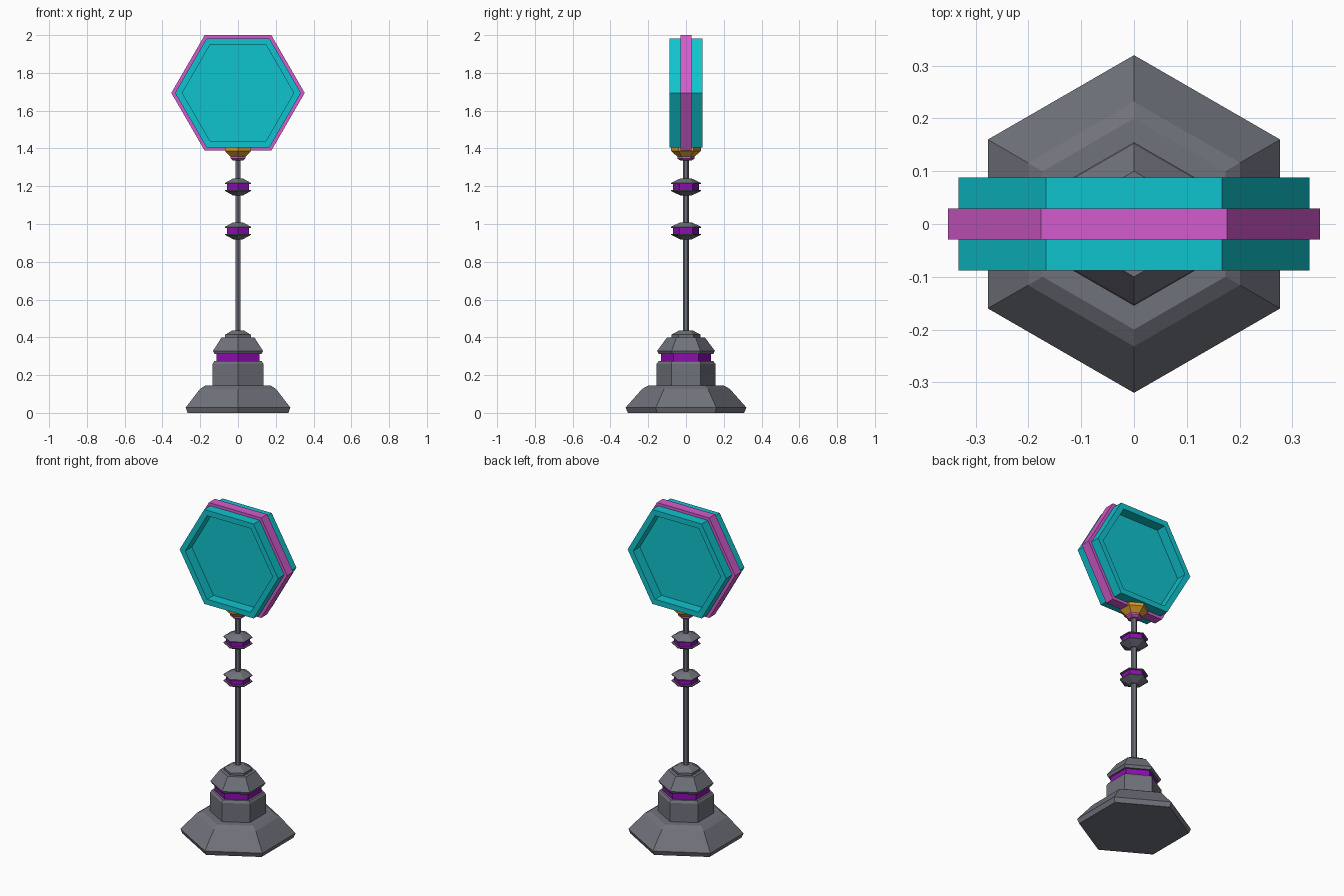
import bpy, bmesh, math
from mathutils import Matrix

cube = bpy.data.objects.get("Cube")
if cube:
    bpy.data.objects.remove(cube, do_unlink=True)


def material(name, rgb):
    m = bpy.data.materials.new(name)
    m.use_nodes = True
    m.diffuse_color = (*rgb, 1)
    m.node_tree.nodes["Principled BSDF"].inputs["Base Color"].default_value = (*rgb, 1)
    return m


grey = material("slate grey", (0.162, 0.168, 0.198))
purple = material("deep purple", (0.262, 0.004, 0.429))
teal = material("teal", (0.005, 0.546, 0.61))
pink = material("orchid pink", (0.658, 0.107, 0.61))
gold = material("gold", (0.701, 0.328, 0.026))

UPRIGHT = Matrix.Rotation(math.pi / 2, 4, "Z")      # corners point to front and back
FACING = Matrix.Translation((0, 0, 1.694)) @ Matrix.Rotation(math.pi / 2, 4, "X")


def hex_lathe(name, profile, mat, place=UPRIGHT, ring=False):
    """Six-sided solid from (radius, height) points; ring closes the profile on itself."""
    bm = bmesh.new()
    loops = [[bm.verts.new((r * math.cos(k * math.pi / 3), r * math.sin(k * math.pi / 3), h))
              for k in range(6)] for r, h in profile]
    pairs = list(zip(loops, loops[1:]))
    if ring:
        pairs.append((loops[-1], loops[0]))
    else:
        bm.faces.new(loops[0])
        bm.faces.new(loops[-1])
    for a, b in pairs:
        for k in range(6):
            n = (k + 1) % 6
            bm.faces.new((a[k], a[n], b[n], b[k]))
    bmesh.ops.recalc_face_normals(bm, faces=bm.faces)
    bm.transform(place)
    mesh = bpy.data.meshes.new(name)
    bm.to_mesh(mesh)
    bm.free()
    mesh.materials.append(mat)
    obj = bpy.data.objects.new(name, mesh)
    bpy.context.collection.objects.link(obj)
    return obj


# Stepped base
hex_lathe("foot", [(0.308, 0), (0.32, 0.028), (0.232, 0.127), (0.2, 0.145)], grey)
hex_lathe("plinth", [(0.155, 0.14), (0.155, 0.26), (0.145, 0.274)], grey)
hex_lathe("base_band", [(0.132, 0.27), (0.132, 0.315)], purple)
hex_lathe("base_dome", [(0.144, 0.312), (0.153, 0.328), (0.1, 0.4)], grey)
hex_lathe("base_cap", [(0.078, 0.395), (0.078, 0.414), (0.035, 0.437)], grey)

# Pole with two collars
hex_lathe("pole", [(0.016, 0.43), (0.016, 1.35)], grey)
for label, z in (("lower", 0.964), ("upper", 1.196)):
    for side, s in (("top", 1), ("bottom", -1)):
        hex_lathe(f"{label}_collar_{side}",
                  [(0.08, z + s * 0.016), (0.08, z + s * 0.021), (0.03, z + s * 0.045)], grey)
    hex_lathe(f"{label}_collar_band", [(0.068, z - 0.017), (0.068, z + 0.017)], purple)

# Socket under the sign
hex_lathe("socket_ring", [(0.03, 1.336), (0.045, 1.346), (0.045, 1.36)], pink)
hex_lathe("socket_cup", [(0.046, 1.357), (0.08, 1.387), (0.08, 1.43)], gold)

# Hexagonal sign, recessed on both faces, with a raised trim
hex_lathe("sign_panel", [(0.295, -0.025), (0.295, -0.088), (0.333, -0.088),
                         (0.333, 0.088), (0.295, 0.088), (0.295, 0.025)], teal, FACING)
hex_lathe("sign_trim", [(0.32, -0.029), (0.353, -0.029), (0.353, 0.029), (0.32, 0.029)],
          pink, FACING, ring=True)
